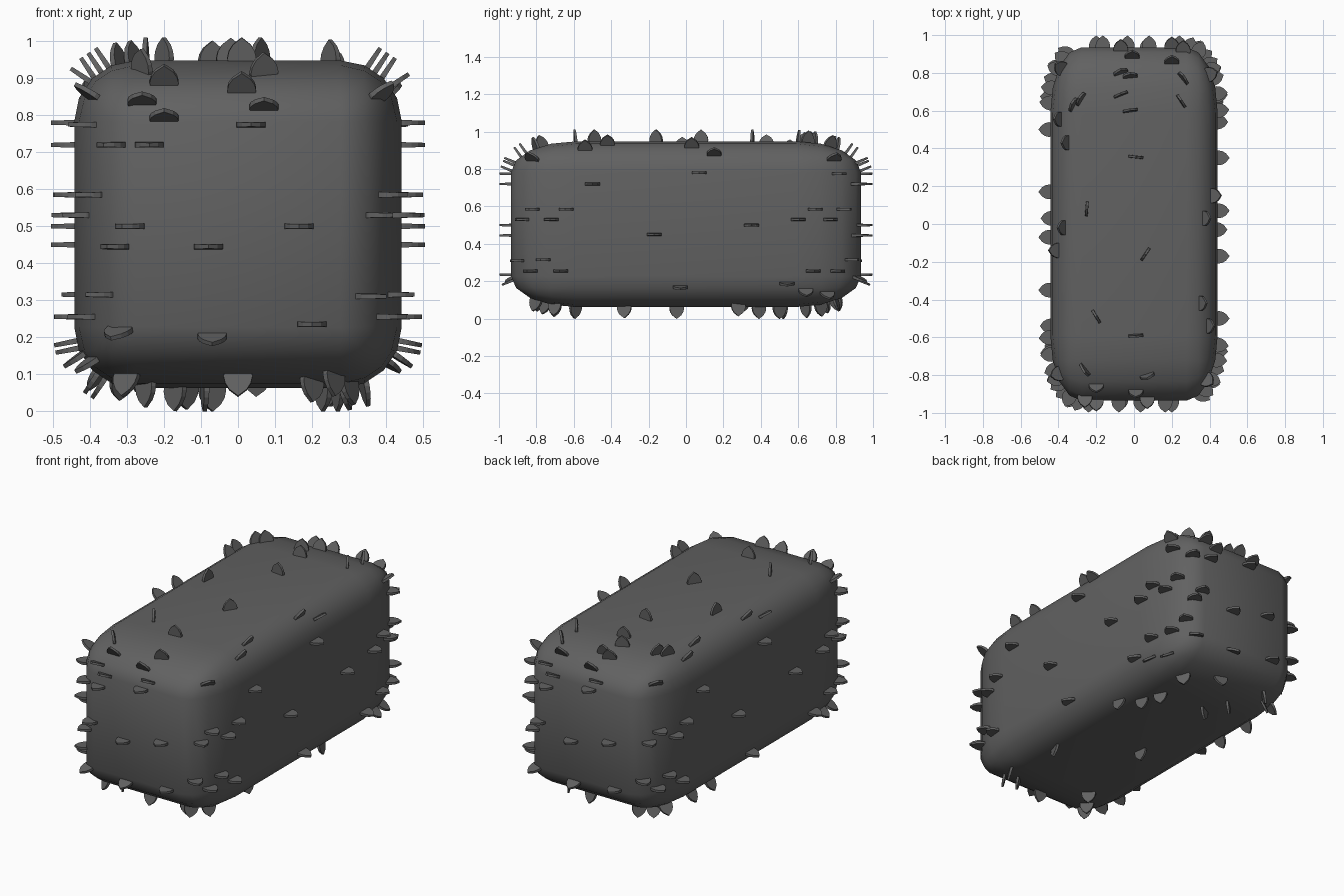
import bpy, bmesh
from mathutils import Vector, Matrix
from mathutils.bvhtree import BVHTree

if "Cube" in bpy.data.objects:
    bpy.data.objects.remove(bpy.data.objects["Cube"])

HX, HY, ZC = 0.443, 0.935, 0.505

grey = bpy.data.materials.new("dark_grey")
grey.diffuse_color = (0.12, 0.12, 0.12, 1)
grey.use_nodes = True
grey.node_tree.nodes["Principled BSDF"].inputs["Base Color"].default_value = grey.diffuse_color


def finish(bm, name):
    bmesh.ops.recalc_face_normals(bm, faces=bm.faces)
    me = bpy.data.meshes.new(name)
    bm.to_mesh(me)
    ob = bpy.data.objects.new(name, me)
    bpy.context.collection.objects.link(ob)
    me.materials.append(grey)
    bpy.context.view_layer.objects.active = ob
    ob.select_set(True)
    return ob


# Body: rounded cube stretched front to back
bm = bmesh.new()
bmesh.ops.create_cube(bm, size=2 * HX)
bmesh.ops.bevel(bm, geom=bm.edges[:], offset=0.165, segments=4, profile=0.5,
                affect='EDGES')
for v in bm.verts:
    v.co.y *= HY / HX
    v.co.z += ZC
bmesh.ops.recalc_face_normals(bm, faces=bm.faces)
tree = BVHTree.FromBMesh(bm)
body = finish(bm, "body")
bpy.ops.object.shade_smooth_by_angle(angle=0.9)
body.select_set(False)

# Spike positions as seen in each view
front = [(-.29, .5), (.165, .5), (-.33, .445), (-.08, .445), (-.24, .72),
         (-.34, .72), (-.4, .775), (-.2, .79), (-.26, .835), (.035, .775),
         (.07, .82), (.01, .865), (.07, .91), (-.2, .885), (-.26, .92),
         (-.32, .22), (-.07, .205), (.2, .235), (.26, .1), (.35, .31),
         (-.39, .14), (-.36, .11)]
right = [(-.87, .53), (-.72, .53), (-.82, .585), (-.64, .585), (-.5, .72),
         (-.17, .45), (.07, .78), (.35, .5), (.6, .53), (.77, .53),
         (.69, .585), (.84, .585), (-.76, .315), (-.83, .255), (-.67, .255),
         (.88, .315), (.81, .255), (.68, .255), (-.03, .17), (.54, .19),
         (.64, .155), (-.82, .85), (.79, .85)]
top = [(-.02, .78), (-.07, .685), (-.02, .6), (.01, .355), (.25, .65),
       (-.32, .63), (-.28, .66), (-.39, .555), (-.35, .43), (-.25, .08),
       (.06, -.16), (-.37, -.02), (-.4, -.14), (.41, .15), (.37, .03),
       (.35, -.42), (.39, -.54), (-.2, -.49), (.01, -.59), (-.35, .84)]
bottom = [(-.09, -.05), (-.17, -.59), (-.07, .52), (-.36, .3), (-.38, .5),
          (-.31, .74), (-.37, .72), (-.14, .64), (.23, .5), (.27, .39),
          (.34, .28), (.29, -.33), (.2, -.75), (-.25, -.7), (-.3, -.78),
          (.3, -.7), (0, -.8), (.05, .8), (.25, .72)]

rays = []
for s in (1, -1):  # back and left repeat front and right, turned half round
    rays += [((s * a, -3 * s, b), (0, s, 0)) for a, b in front]
    rays += [((3 * s, s * a, b), (-s, 0, 0)) for a, b in right]
rays += [((a, b, 3), (0, 0, -1)) for a, b in top]
rays += [((a, b, -3), (0, 0, 1)) for a, b in bottom]

# Spike: thin leaf-shaped blade (width, height)
half = [(.036, -.015), (.039, .008), (.035, .026), (.024, .044)]
leaf = half + [(0, .063)] + [(-w, h) for w, h in reversed(half)]
THICK = 0.0075


def add_spike(bm, p, n):
    if abs(n.z) > 0.95:
        w = Vector((-p.y * 0.5, p.x * 2, 0))
    else:
        w = Vector((0, 0, 1)).cross(n)
    w = (w - n * w.dot(n)).normalized()
    t = n.cross(w)
    sides = [[bm.verts.new(p + w * a + n * h + t * (k * THICK * (1 - 4 * max(h, 0))))
              for a, h in leaf] for k in (-1, 1)]
    bm.faces.new(sides[0])
    bm.faces.new(sides[1][::-1])
    for i in range(len(leaf)):
        j = (i + 1) % len(leaf)
        bm.faces.new((sides[0][i], sides[1][i], sides[1][j], sides[0][j]))


bm = bmesh.new()
placed = []
for o, d in rays:
    p, n, _, _ = tree.ray_cast(Vector(o), Vector(d))
    if p is None or any((p - q).length < 0.05 for q in placed):
        continue
    placed.append(p)
    add_spike(bm, p, n.normalized())
finish(bm, "spikes")
